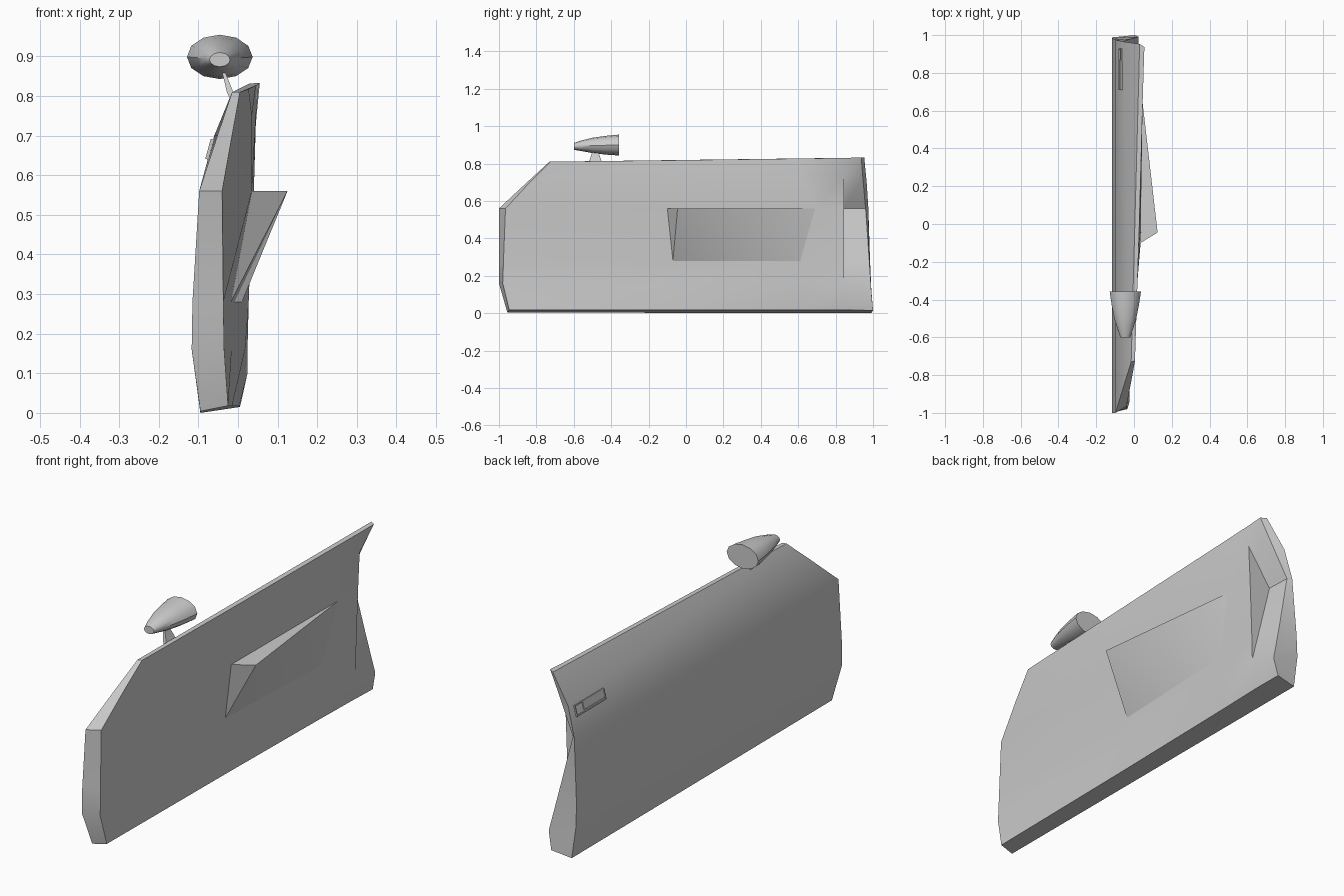
import bpy, bmesh, math
from mathutils import Vector

if "Cube" in bpy.data.objects:
    bpy.data.objects.remove(bpy.data.objects["Cube"])


def make(name, verts, faces, angle=35):
    me = bpy.data.meshes.new(name)
    me.from_pydata([Vector(v) for v in verts], [], faces)
    bm = bmesh.new()
    bm.from_mesh(me)
    bmesh.ops.remove_doubles(bm, verts=bm.verts, dist=0.0005)
    bmesh.ops.recalc_face_normals(bm, faces=bm.faces)
    bm.to_mesh(me)
    bm.free()
    ob = bpy.data.objects.new(name, me)
    bpy.context.collection.objects.link(ob)
    bpy.ops.object.select_all(action='DESELECT')
    ob.select_set(True)
    bpy.context.view_layer.objects.active = ob
    bpy.ops.object.shade_smooth_by_angle(angle=math.radians(angle))
    return ob


def loft(name, rings, angle=35):
    n = len(rings[0])
    verts = [v for r in rings for v in r]
    faces = [[k * n + i, k * n + (i + 1) % n, (k + 1) * n + (i + 1) % n, (k + 1) * n + i]
             for k in range(len(rings) - 1) for i in range(n)]
    faces += [list(range(n)), list(range(len(verts) - n, len(verts)))]
    return make(name, verts, faces, angle)


# Door shell: vertical columns of points, lofted from sill to window line
outer_front = [(-.095, -.955, .004), (-.117, -1, .16), (-.115, -1, .28),
               (-.098, -1, .56), (-.052, -.85, .70), (-.015, -.73, .81)]
inner_front = [(-.025, -.945, .018), (-.035, -.98, .16), (-.037, -.976, .28),
               (-.04, -.965, .56), (-.015, -.835, .70), (.005, -.725, .81)]
rest_front = [(-.015, -.07, .018), (-.016, -.07, .16), (-.018, -.07, .28),
              (.035, -.10, .56), (.035, -.04, .75), (.027, -.04, .818)]
rest_rear = [(-.003, .61, .018), (.018, .61, .16), (.01, .61, .28),
             (.04, .69, .56), (.045, .62, .75), (.045, .62, .827)]
step_top = [(.003, .845, .018), (.024, .845, .16), (.027, .845, .28),
            (.037, .845, .56), (.045, .845, .73), (.052, .845, .83)]
step_deep = list(step_top)
step_deep[2] = (-.006, .845, .28)
step_deep[3] = (-.075, .845, .56)
inner_rear = [(.005, 1, .015), (.024, .992, .10), (-.018, .98, .28),
              (-.08, .96, .56), (.003, .945, .73), (.055, .937, .833)]
outer_rear = [(-.095, .99, 0), (-.117, .988, .16), (-.115, .984, .28),
              (-.098, .975, .56), (-.060, .966, .70), (.03, .953, .832)]
columns = [outer_front, inner_front, rest_front, rest_rear,
           step_top, step_deep, inner_rear, outer_rear]
loft("door_panel", [list(row) for row in zip(*columns)])

# Armrest wedge: flat shelf above, sloping underside
make("armrest",
     [rest_front[3], (.125, -.045, .56), rest_rear[3], rest_front[2], rest_rear[2]],
     [(0, 1, 2), (0, 3, 1), (3, 4, 1), (4, 2, 1), (0, 2, 4, 3)])

# Wing mirror: tapered elliptical housing along y
SIDES = 12


def ellipse(y, rx, rz, zc):
    return [(-.046 + rx * math.cos(2 * math.pi * i / SIDES), y,
             zc + rz * math.sin(2 * math.pi * i / SIDES)) for i in range(SIDES)]


loft("mirror_housing", [ellipse(*p) for p in [
    (-.60, .026, .018, .892), (-.56, .040, .028, .895), (-.50, .058, .041, .897),
    (-.43, .072, .050, .898), (-.357, .083, .056, .899)]], 40)


# Mirror stalk
def rect(x, y, z, dx, dy):
    return [(x - dx, y - dy, z), (x + dx, y - dy, z), (x + dx, y + dy, z), (x - dx, y + dy, z)]


loft("mirror_stalk", [rect(-.006, -.485, .78, .009, .038), rect(-.02, -.485, .81, .008, .034),
                      rect(-.036, -.485, .86, .004, .017)])


# Outside handle: frame with a grip, laid on the sloped skin
def slab(name, y0, y1, s0, s1, lift):
    out, up = Vector((-.965, 0, .262)), Vector((.262, 0, .965))
    base = Vector((-.069, 0, .665))
    rings = []
    for h in (-.012, lift):
        rings.append([base + out * h + up * s + Vector((0, y, 0))
                      for y, s in ((y0, s0), (y1, s0), (y1, s1), (y0, s1))])
    loft(name, rings)


slab("handle_frame_low", .71, .93, -.026, -.021, .007)
slab("handle_frame_high", .71, .93, .021, .026, .007)
slab("handle_frame_rear", .925, .93, -.026, .026, .007)
slab("handle_frame_front", .71, .715, -.026, .026, .007)
slab("handle_grip", .715, .87, -.014, .021, .005)


# Inside release lever
def box(name, lo, hi):
    loft(name, [[(x, y, z) for x, y in ((lo[0], lo[1]), (hi[0], lo[1]), (hi[0], hi[1]), (lo[0], hi[1]))]
                for z in (lo[2], hi[2])])


box("lever_pivot", (-.03, -.51, .437), (-.011, -.495, .455))
box("lever_arm", (-.021, -.495, .440), (-.011, -.465, .446))
